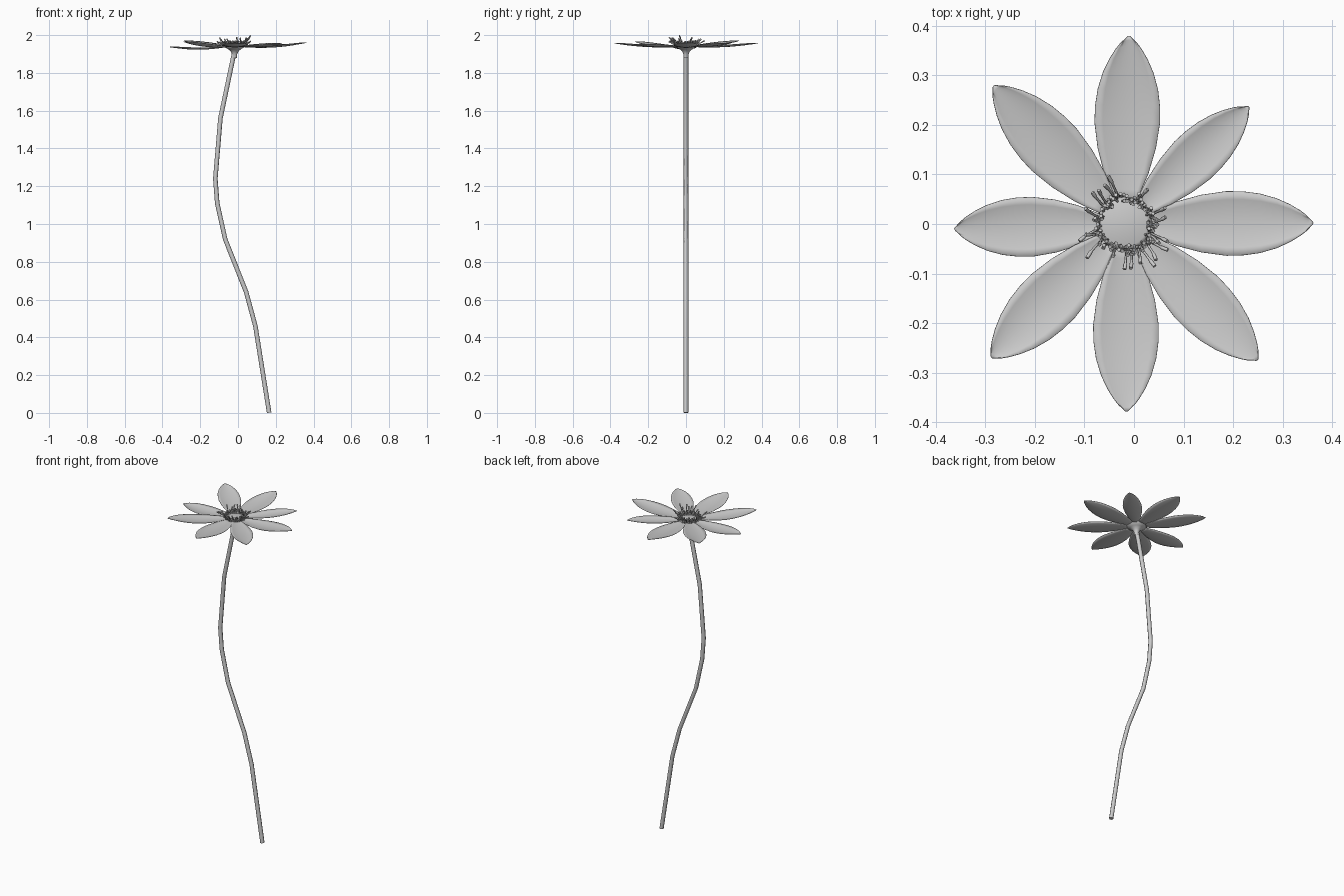
import bpy, bmesh, math, random
from mathutils import Vector

if "Cube" in bpy.data.objects:
    bpy.data.objects.remove(bpy.data.objects["Cube"])

random.seed(4)
CX = -0.018            # flower centre in x
BASE_Z = 1.938         # height of petal bases


def tubes(name, paths, depth, res):
    """Curve object made of round tubes; each path is a list of (point, radius factor)."""
    cu = bpy.data.curves.new(name, 'CURVE')
    cu.dimensions = '3D'
    cu.bevel_depth = depth
    cu.bevel_resolution = res
    cu.use_fill_caps = True
    for path in paths:
        sp = cu.splines.new('POLY')
        sp.points.add(len(path) - 1)
        for p, (co, r) in zip(sp.points, path):
            p.co = (*co, 1)
            p.radius = r
    ob = bpy.data.objects.new(name, cu)
    bpy.context.collection.objects.link(ob)
    return ob


def mesh_object(name, bm):
    bmesh.ops.recalc_face_normals(bm, faces=bm.faces)
    for f in bm.faces:
        f.smooth = True
    me = bpy.data.meshes.new(name)
    bm.to_mesh(me)
    bm.free()
    ob = bpy.data.objects.new(name, me)
    bpy.context.collection.objects.link(ob)
    return ob


# Stem: gently S-curved tube
stem = [(0.165, 0.001), (0.092, 0.46), (0.043, 0.64), (-0.068, 0.92), (-0.11, 1.11),
        (-0.12, 1.24), (-0.093, 1.56), (-0.03, 1.86), (CX, 1.915)]
tubes("stem", [[((x, 0, z), 1) for x, z in stem]], 0.012, 2)

# Receptacle: flared cup under the petals with a flat centre
bm = bmesh.new()
profile = [(0.012, 1.88), (0.014, 1.90), (0.021, 1.915), (0.036, 1.927), (0.052, 1.935),
           (0.055, 1.941), (0.045, 1.945)]
N = 20
rings = [[bm.verts.new((CX + r * math.cos(2 * math.pi * i / N),
                        r * math.sin(2 * math.pi * i / N), z)) for i in range(N)]
         for r, z in profile]
for a, b in zip(rings, rings[1:]):
    for i in range(N):
        j = (i + 1) % N
        bm.faces.new((a[i], a[j], b[j], b[i]))
bm.faces.new(rings[-1])
mesh_object("receptacle", bm)

# Petals: cupped leaf shapes; (tip x, tip y, tip height, half width, sag)
WIDTHS = [(0, .25), (.1, .47), (.2, .68), (.35, .89), (.5, 1), (.6, .99), (.7, .92),
          (.8, .77), (.88, .58), (.94, .39), (.975, .25), (1, .1)]


def petal(name, tx, ty, tz, half, sag):
    bm = bmesh.new()
    d = Vector((tx - CX, ty, 0))
    length = d.length
    d.normalize()
    side = Vector((-d.y, d.x, 0))
    start = 0.035
    rows = []
    for t, w in WIDTHS:
        r = start + (length - start) * t
        z = BASE_Z + (tz - BASE_Z) * t ** 2 - sag * math.sin(math.pi * t)
        row = []
        for k in range(-4, 5):
            u = k / 4
            edge = 0.010 * u * u * w
            p = Vector((CX, 0, z + edge)) + d * (r - 0.006 * u * u * t) + side * (u * w * half)
            row.append(bm.verts.new(p))
        rows.append(row)
    for a, b in zip(rows, rows[1:]):
        for k in range(8):
            bm.faces.new((a[k], b[k], b[k + 1], a[k + 1]))
    ob = mesh_object(name, bm)
    if ob.data.polygons[0].normal.z < 0:
        ob.data.flip_normals()
    solid = ob.modifiers.new("thickness", 'SOLIDIFY')
    solid.thickness = 0.002
    solid.offset = 0


PETALS = [(0.362, 0.002, 1.960, .065, .008), (0.232, 0.237, 1.957, .052, .002),
          (-0.010, 0.380, 1.957, .066, .005), (-0.284, 0.279, 1.970, .062, .000),
          (-0.363, -0.010, 1.937, .060, .014), (-0.288, -0.270, 1.966, .062, .006),
          (-0.015, -0.379, 1.957, .066, .005), (0.250, -0.275, 1.950, .060, .003)]
for i, p in enumerate(PETALS):
    petal(f"petal_{i + 1}", *p)

# Stamens: dense ring of short filaments, with some long ones leaning outwards
def stamen(angle, r0, r1, h):
    bend = random.uniform(-0.15, 0.15)
    path = []
    for t, fat in ((0, .8), (.4, .8), (.75, .9), (.8, 1.3), (1, 1.3)):
        a = angle + bend * t * t
        r = r0 + (r1 - r0) * t ** 1.5
        path.append(((CX + r * math.cos(a), r * math.sin(a), 1.938 + h * t), fat))
    return path


paths = []
for i in range(95):
    a = 2 * math.pi * i / 95 + random.uniform(-.04, .04)
    r0 = random.uniform(0.044, 0.058)
    paths.append(stamen(a, r0, r0 + random.uniform(-0.004, 0.012), random.uniform(.012, .034)))
for deg in (3, 105, 112, 132, 140, 165, 192, 200, 215, 272, 283, 298, 304, 318, 325, 336, 60, 20):
    paths.append(stamen(math.radians(deg), 0.056, random.uniform(.078, .105),
                        random.uniform(.025, .050)))
paths.append(stamen(math.radians(-20), 0.056, 0.092, 0.060))
tubes("stamens", paths, 0.003, 1)
